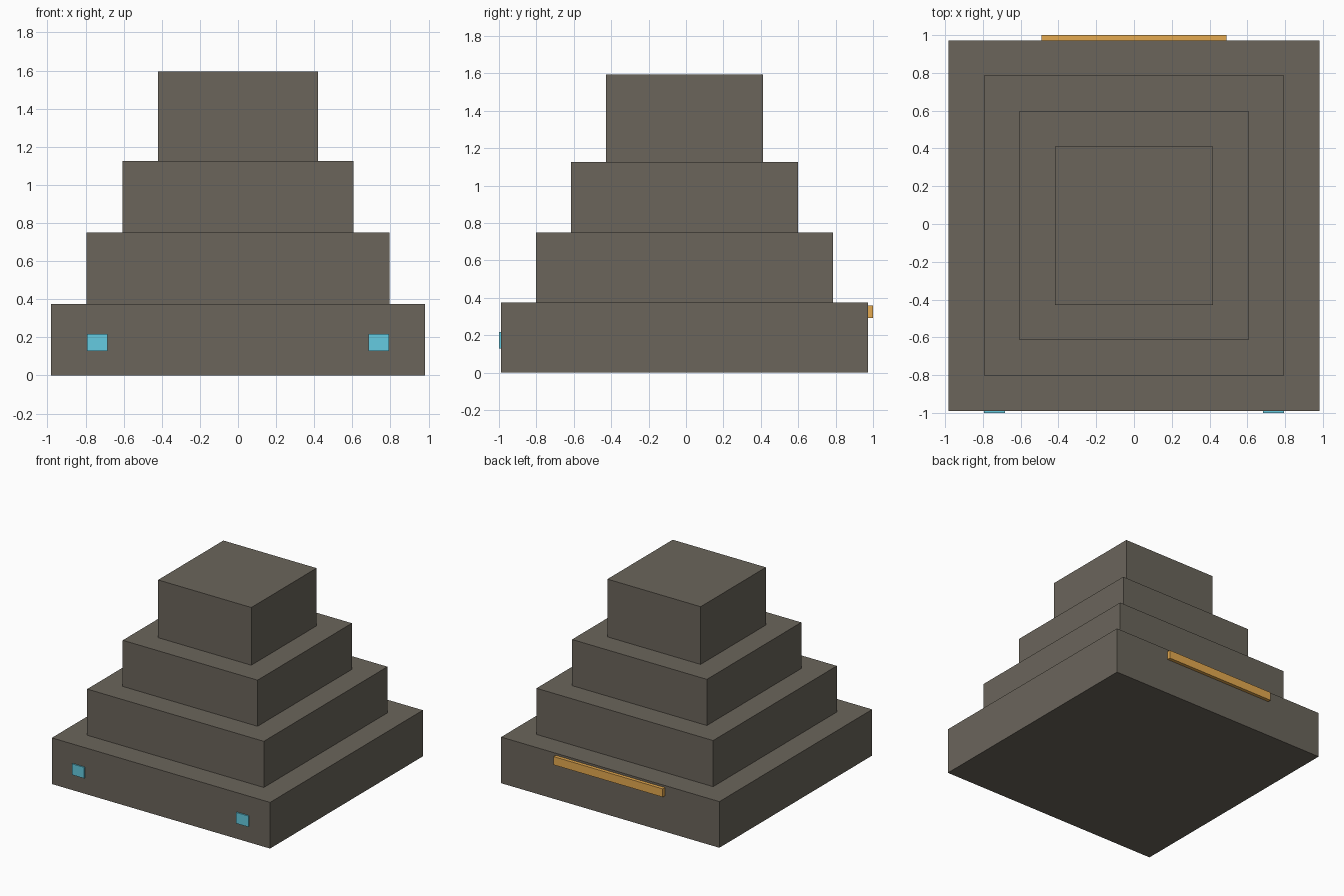
import bpy

if "Cube" in bpy.data.objects:
    bpy.data.objects.remove(bpy.data.objects["Cube"])

CY = -0.0085  # centre of the tiers in y


def material(name, color):
    m = bpy.data.materials.new(name)
    m.diffuse_color = color
    m.use_nodes = True
    m.node_tree.nodes["Principled BSDF"].inputs["Base Color"].default_value = m.diffuse_color
    return m


def box(name, x, y, z, mat=None):
    """Box from (min, max) ranges on each axis."""
    bpy.ops.mesh.primitive_cube_add(size=1, location=[sum(r) / 2 for r in (x, y, z)])
    ob = bpy.context.object
    ob.name = name
    ob.scale = [r[1] - r[0] for r in (x, y, z)]
    bpy.ops.object.transform_apply(location=False, rotation=False, scale=True)
    if mat:
        ob.data.materials.append(mat)
    return ob


cyan = material("cyan", (0.13, 0.6, 0.75, 1))
orange = material("orange", (0.78, 0.4, 0.08, 1))
stone = material("stone", (0.145, 0.13, 0.105, 1))

# Four stacked tiers, each stepping inwards
levels = [0, 0.375, 0.75, 1.125, 1.594]
halves = [0.981, 0.794, 0.606, 0.419]
for i, h in enumerate(halves):
    box(f"tier_{i + 1}", (-h, h), (CY - h, CY + h), (levels[i], levels[i + 1]), stone)

# Pair of small lights on the front face
front = CY - halves[0]
for side, x in (("left", (-0.793, -0.684)), ("right", (0.684, 0.793))):
    box(f"front_light_{side}", x, (-1.0, front + 0.01), (0.129, 0.218), cyan)

# Long strip on the back face
back = CY + halves[0]
box("back_strip", (-0.491, 0.491), (back - 0.01, 1.0), (0.291, 0.358), orange)
